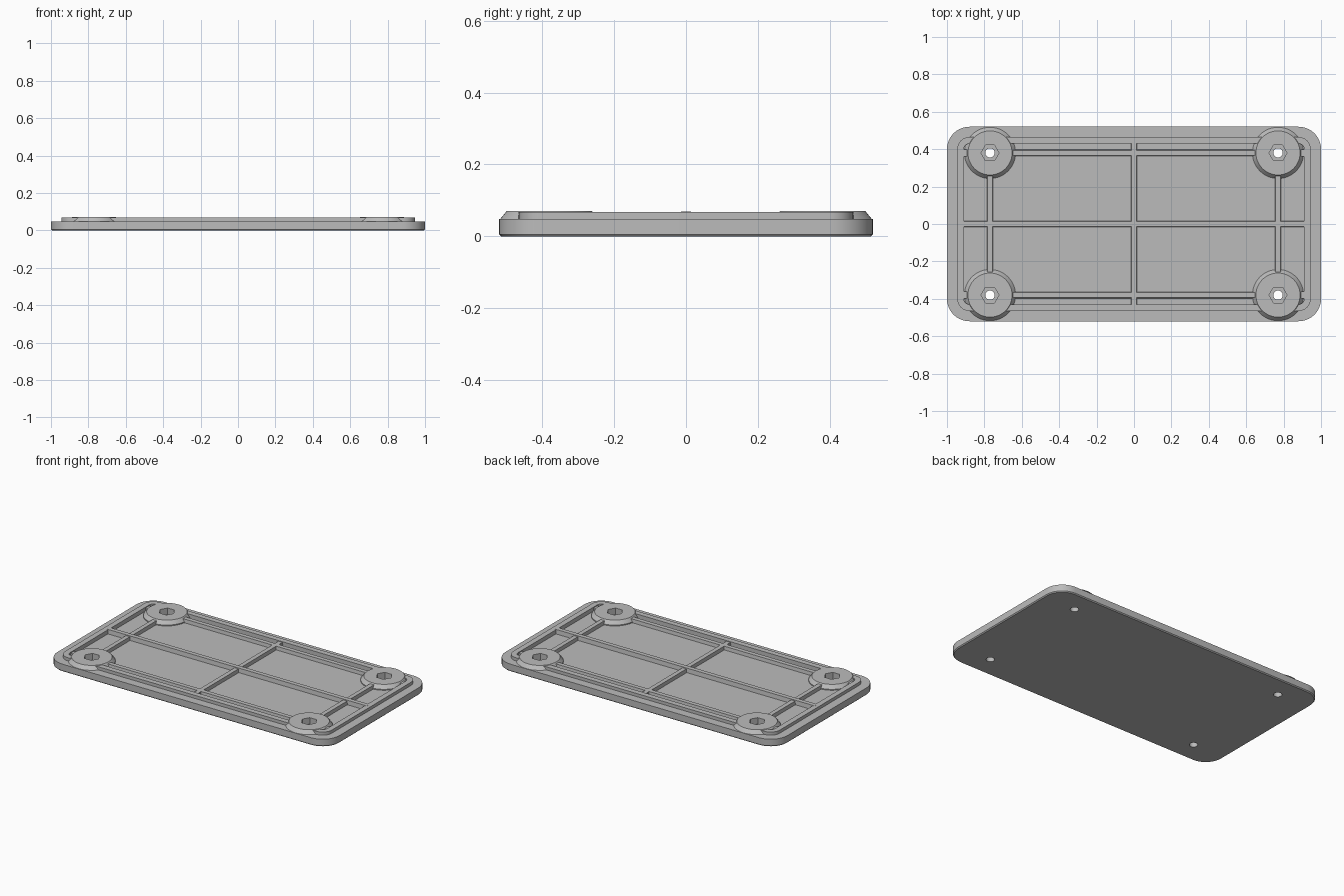
import bpy, bmesh, math

cube = bpy.data.objects.get("Cube")
if cube:
    bpy.data.objects.remove(cube)

HALF_X, HALF_Y, CORNER = 1.0, 0.52, 0.12
LEDGE, LIP_TOP, FLOOR, BOSS_TOP = 0.048, 0.068, 0.042, 0.071
BOSS_X, BOSS_Y = 0.77, 0.38

grey = bpy.data.materials.new("light_grey")
grey.use_nodes = True
colour = (0.5, 0.5, 0.5, 1)
grey.diffuse_color = colour
grey.node_tree.nodes["Principled BSDF"].inputs["Base Color"].default_value = colour


def make(name, bm):
    bmesh.ops.recalc_face_normals(bm, faces=bm.faces)
    mesh = bpy.data.meshes.new(name)
    bm.to_mesh(mesh)
    bm.free()
    mesh.materials.append(grey)
    obj = bpy.data.objects.new(name, mesh)
    bpy.context.collection.objects.link(obj)
    return obj


def rounded_outline(inset, steps=10):
    r = max(CORNER - inset, 0.03)
    cx, cy = HALF_X - inset - r, HALF_Y - inset - r
    points = []
    for quarter, (sx, sy) in enumerate([(1, 1), (-1, 1), (-1, -1), (1, -1)]):
        for i in range(steps + 1):
            a = math.pi / 2 * (quarter + i / steps)
            points.append((sx * cx + r * math.cos(a), sy * cy + r * math.sin(a)))
    return points


def loft(name, outlines):
    """Closed solid from a stack of (outline, height) loops."""
    bm = bmesh.new()
    loops = [[bm.verts.new((x, y, z)) for x, y in pts] for pts, z in outlines]
    for low, high in zip(loops, loops[1:]):
        n = len(low)
        for i in range(n):
            j = (i + 1) % n
            bm.faces.new((low[i], low[j], high[j], high[i]))
    bm.faces.new(loops[0][::-1])
    bm.faces.new(loops[-1])
    return make(name, bm)


def circle(x, y, r, sides):
    return [(x + r * math.cos(math.tau * i / sides),
             y + r * math.sin(math.tau * i / sides)) for i in range(sides)]


def prism(name, x, y, r, sides, z0, z1):
    return loft(name, [(circle(x, y, r, sides), z0), (circle(x, y, r, sides), z1)])


def cut(obj, cutter):
    mod = obj.modifiers.new("cut", "BOOLEAN")
    mod.operation, mod.solver, mod.object = "DIFFERENCE", "EXACT", cutter
    bpy.context.view_layer.objects.active = obj
    bpy.ops.object.modifier_apply(modifier=mod.name)


def rib(name, x0, x1, y0, y1, top=LIP_TOP - 0.004):
    """Bar standing on the floor, with slightly drafted sides."""
    d = 0.004
    low = [(x0, y0), (x1, y0), (x1, y1), (x0, y1)]
    along_x = x1 - x0 > y1 - y0
    dx, dy = (0, d) if along_x else (d, 0)
    high = [(x0 + dx, y0 + dy), (x1 - dx, y0 + dy), (x1 - dx, y1 - dy), (x0 + dx, y1 - dy)]
    return loft(name, [(low, FLOOR - 0.005), (high, top)])


# Plate with bottom chamfer, ledge, raised lip and recessed floor
profile = [(0.006, 0), (0, 0.006), (0, LEDGE), (0.055, LEDGE),
           (0.055, LIP_TOP), (0.09, LIP_TOP), (0.09, FLOOR)]
plate = loft("cover_plate", [(rounded_outline(i), z) for i, z in profile])
parts = [plate]

# Corner screw bosses with hexagonal nut pockets and through holes
for sx, side in ((1, "left"), (-1, "right")):
    for sy, end in ((1, "back"), (-1, "front")):
        x, y = sx * BOSS_X, sy * BOSS_Y
        boss = loft(f"screw_boss_{end}_{side}", [
            (circle(x, y, 0.137, 48), FLOOR - 0.005),
            (circle(x, y, 0.137, 48), LEDGE),
            (circle(x, y, 0.118, 48), BOSS_TOP)])
        hole = prism("hole_cutter", x, y, 0.025, 24, -0.1, 0.2)
        pocket = prism("pocket_cutter", x, y, 0.048, 6, 0.03, 0.2)
        for cutter in (hole, pocket):
            cutter.hide_render = True
            cut(plate, cutter)
            cut(boss, cutter)
        for cutter in (hole, pocket):
            bpy.data.objects.remove(cutter)
        parts.append(boss)

        # Short cross ribs from each boss to the middle rib
        y0, y1 = sorted((sy * 0.01, sy * 0.26))
        parts.append(rib(f"side_rib_{end}_{side}", x - 0.018, x + 0.018, y0, y1))

# Long stiffening ribs
for sy, end in ((1, "back"), (-1, "front")):
    for x0, x1, where in ((-0.66, 0.66, "middle"), (0.88, 0.912, "left"), (-0.912, -0.88, "right")):
        parts.append(rib(f"long_rib_{end}_{where}", x0, x1, sy * BOSS_Y - 0.018, sy * BOSS_Y + 0.018))
parts.append(rib("centre_long_rib", -0.925, 0.925, -0.018, 0.018, LIP_TOP + 0.001))
parts.append(rib("centre_cross_rib", -0.018, 0.018, -0.432, 0.432))

# Smooth the rounded walls, keep edges crisp
for obj in parts:
    bpy.ops.object.select_all(action="DESELECT")
    obj.select_set(True)
    bpy.context.view_layer.objects.active = obj
    bpy.ops.object.shade_smooth_by_angle(angle=math.radians(30))
